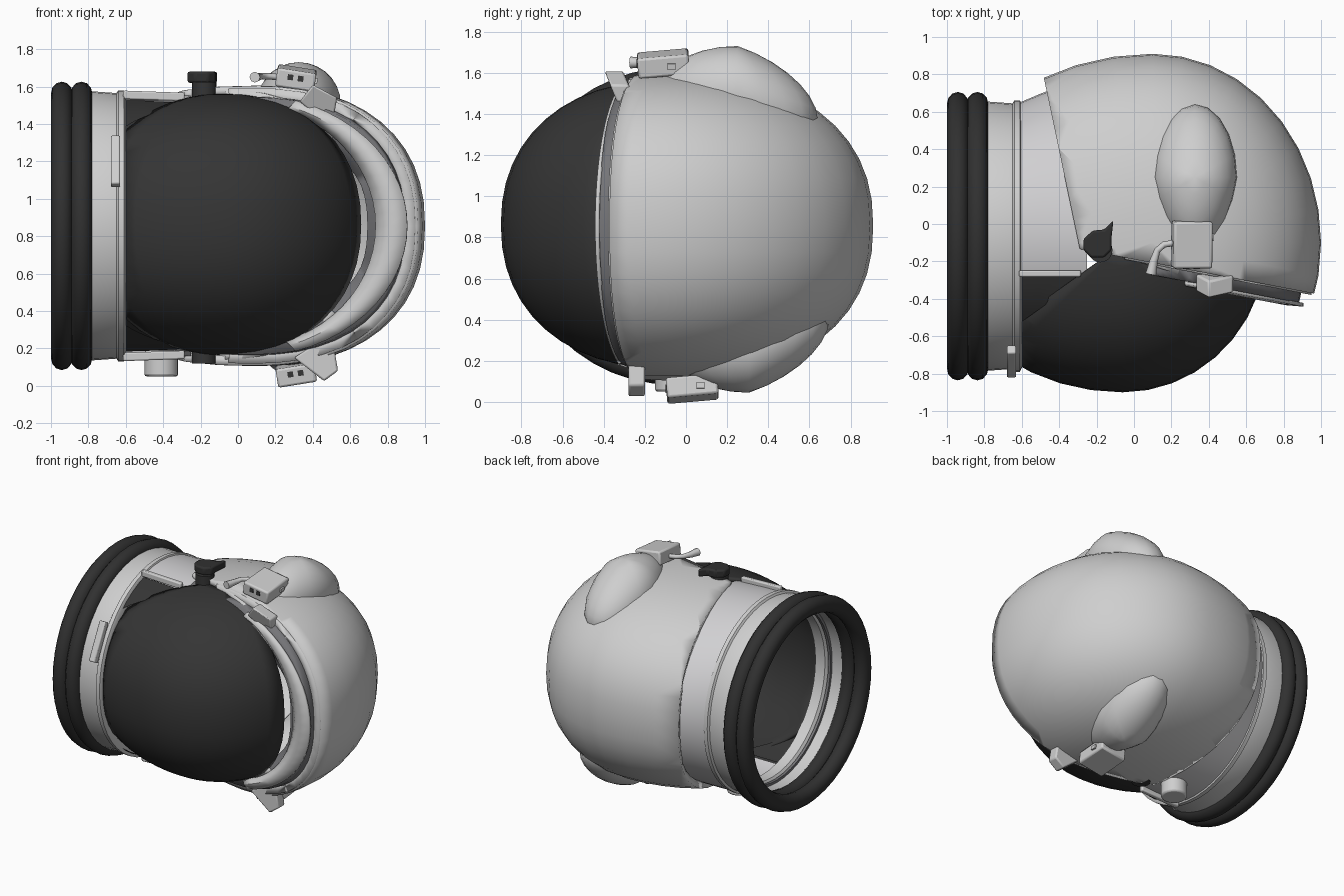
import bpy, bmesh, math
from mathutils import Vector, Matrix

if "Cube" in bpy.data.objects:
    bpy.data.objects.remove(bpy.data.objects["Cube"])

CZ = 0.855          # height of the helmet's axis (it lies on its side, crown towards +x)


def mat(name, r, g, b):
    m = bpy.data.materials.new(name)
    m.diffuse_color = (r, g, b, 1)
    m.use_nodes = True
    m.node_tree.nodes["Principled BSDF"].inputs["Base Color"].default_value = m.diffuse_color
    return m


WHITE = mat("shell white", 0.62, 0.62, 0.62)
PALE = mat("inner pale grey", 0.64, 0.635, 0.65)
GREY = mat("gasket grey", 0.18, 0.18, 0.19)
BLACK = mat("visor black", 0.035, 0.035, 0.035)
RUBBER = mat("rubber black", 0.03, 0.03, 0.03)


def finish(name, bm, m, angle=40, solid=0, bevel=0):
    me = bpy.data.meshes.new(name)
    bm.to_mesh(me)
    bm.free()
    ob = bpy.data.objects.new(name, me)
    bpy.context.collection.objects.link(ob)
    me.materials.append(m)
    if solid:
        s = ob.modifiers.new("thickness", 'SOLIDIFY')
        s.thickness, s.offset = solid, -1
    if bevel:
        b = ob.modifiers.new("bevel", 'BEVEL')
        b.width, b.segments = bevel, 2
    bpy.ops.object.select_all(action='DESELECT')
    ob.select_set(True)
    bpy.context.view_layer.objects.active = ob
    bpy.ops.object.shade_smooth_by_angle(angle=math.radians(angle))
    return ob


def cut(bm, planes):
    """Remove everything on the positive side of each (point, normal) plane."""
    for co, no in planes:
        bmesh.ops.bisect_plane(bm, geom=bm.verts[:] + bm.edges[:] + bm.faces[:],
                               plane_co=co, plane_no=no, clear_outer=True)


def dome(name, m, c, rneg, rpos, ry, rz, scale, planes, solid, p):
    """Squarish ellipsoid with different radii towards -x and +x, trimmed by planes."""
    bm = bmesh.new()
    bmesh.ops.create_uvsphere(bm, u_segments=36, v_segments=24, radius=1)
    for v in bm.verts:
        h = math.hypot(v.co.x, v.co.y)
        k = h ** (2 / p) / h if h > 1e-5 else 0
        z = math.copysign(min(1, abs(v.co.z)) ** (2 / p), v.co.z)
        x, y = v.co.x * k, v.co.y * k
        v.co = Vector(c) + scale * Vector((x * (rpos if x > 0 else rneg), y * ry, z * rz))
    cut(bm, planes)
    return finish(name, bm, m, 40, solid)


def shell(name, m, scale, planes, solid):
    return dome(name, m, (0.1, -0.1, CZ), 1.2, 0.9, 1.01, 0.75, scale, planes, solid, 2.3)


def visor(name, m, scale, planes, solid):
    return dome(name, m, (-0.06, -0.1, CZ + 0.008), 0.98, 0.77, 0.8, 0.70, scale, planes, solid, 2.2)


def lathe(name, m, profile, planes=(), cy=-0.065, seg=48, flare=0):
    """Closed (x, radius) profile turned round the neck axis, optionally flared to the back."""
    bm = bmesh.new()
    rows = []
    for i in range(seg):
        a = 2 * math.pi * i / seg
        ca, sa = math.cos(a), math.sin(a)
        rows.append([bm.verts.new((x, cy + r * ca * (1 + flare * (x + 0.61) * max(0, ca)), CZ + r * sa))
                     for x, r in profile])
    n = len(profile)
    for i in range(seg):
        a, b = rows[i], rows[(i + 1) % seg]
        for j in range(n):
            bm.faces.new((a[j], a[(j + 1) % n], b[(j + 1) % n], b[j]))
    bmesh.ops.recalc_face_normals(bm, faces=bm.faces)
    cut(bm, planes)
    return finish(name, bm, m)


def prism(name, m, pts, axis, lo, hi, bevel=0, lean=0):
    """Flat outline extruded along y or z; lean slides y with height."""
    bm = bmesh.new()
    put = (lambda a, b, d: (a, d - lean * (b - pts[0][1]), b)) if axis == 'y' else (lambda a, b, d: (a, b, d))
    low = [bm.verts.new(put(a, b, lo)) for a, b in pts]
    top = [bm.verts.new(put(a, b, hi)) for a, b in pts]
    bm.faces.new(low)
    bm.faces.new(top)
    for i in range(len(pts)):
        j = (i + 1) % len(pts)
        bm.faces.new((low[i], low[j], top[j], top[i]))
    bmesh.ops.recalc_face_normals(bm, faces=bm.faces)
    return finish(name, bm, m, 30, 0, bevel)


def box(name, m, c, size, roty=0, rotx=0, bevel=0):
    bm = bmesh.new()
    bmesh.ops.create_cube(bm, size=1)
    bm.transform(Matrix.Translation(c) @ Matrix.Rotation(math.radians(roty), 4, 'Y')
                 @ Matrix.Rotation(math.radians(rotx), 4, 'X') @ Matrix.Diagonal((*size, 1)))
    return finish(name, bm, m, 30, 0, bevel)


def cylinder(name, m, c, r, h, bevel=0):
    bm = bmesh.new()
    bmesh.ops.create_cone(bm, cap_ends=True, segments=20, radius1=r, radius2=r, depth=h)
    bm.transform(Matrix.Translation(c))
    return finish(name, bm, m, 40, 0, bevel)


# Outer shell with a thick front lip, trimmed at the face and at the neck
shell("outer_shell", WHITE, 1, [((-0.1, -0.17, CZ), (-0.19, -1, 0)), ((-0.28, -0.18, CZ), (-1, -0.21, 0))], 0.05)
shell("shell_lip", WHITE, 0.985, [((-0.1, -0.18, CZ), (-0.19, -1, 0)), ((-0.1, -0.13, CZ), (0.19, 1, 0)),
                                  ((-0.05, 0, 0), (-1, 0, 0))], 0.08)

# Grey gasket filling the gap between shell and visor
shell("face_gasket", GREY, 0.925, [((-0.1, -0.235, CZ), (-0.19, -1, 0)), ((-0.1, -0.14, CZ), (0.19, 1, 0)),
                                   ((0.0, 0, 0), (-1, 0, 0))], 0.20)

# Visor and the pale band along its upper edge
EDGE = ((-0.12, -0.15, CZ), (0.3, 1, 0))
CHIN = ((-0.12, -0.15, CZ), (-0.35, 0.49, 0))
visor("visor", BLACK, 1, [EDGE, CHIN, ((-0.61, 0, 0), (-1, 0, 0))], 0.03)
visor("visor_band", WHITE, 1.035, [((-0.12, -0.06, CZ), (0.3, 1, 0)), ((-0.12, -0.16, CZ), (-0.3, -1, 0)),
                                   ((-0.1, 0, 0), (-1, 0, 0)), ((0.52, 0, 0), (1, 0, 0))], 0.05)

# Flared brim around the crown side of the visor
bm = bmesh.new()
prev = None
for i in range(25):
    a = math.radians(-72 + 6 * i)
    ca, sa = math.cos(a), math.sin(a)
    row = []
    for rx, rz, dy in ((0.695, 0.645, 0.015), (0.77, 0.67, -0.01), (0.865, 0.705, 0)):
        x = 0.04 + rx * ca
        row.append(bm.verts.new((x, -0.365 - 0.19 * (x - 0.5) + dy, CZ + rz * sa)))
    if prev:
        for j in range(2):
            bm.faces.new((prev[j], prev[j + 1], row[j + 1], row[j]))
    prev = row
bmesh.ops.recalc_face_normals(bm, faces=bm.faces)
finish("visor_brim", bm, WHITE, 40, 0.02)

# Neck ring: two rubber rolls, pale collar with flange and inner lip
for i, x in enumerate((-0.942, -0.837)):
    lathe("neck_roll_%d" % (i + 1), RUBBER,
          [(x + 0.058 * math.cos(t * math.pi / 6), 0.708 + 0.063 * math.sin(t * math.pi / 6)) for t in range(12)])
lathe("neck_collar", WHITE, [(-0.86, 0.70), (-0.79, 0.72), (-0.65, 0.71), (-0.64, 0.725), (-0.61, 0.725),
                             (-0.60, 0.705), (-0.60, 0.63), (-0.68, 0.63), (-0.7, 0.66), (-0.86, 0.66)])
lathe("neck_inner_lip", GREY, [(-0.72, 0.665), (-0.70, 0.665), (-0.70, 0.64), (-0.72, 0.64)])

# Inner tube joining the neck to the shell, with the dark chin seal in front
TUBE = [(-0.61, 0.715), (-0.5, 0.713), (-0.25, 0.70), (-0.25, 0.67), (-0.61, 0.67)]
lathe("neck_tube", PALE, TUBE, [((0, -0.27, 0), (0, -1, 0))], flare=0.62)
lathe("chin_seal", BLACK, [(x, r - 0.012) for x, r in TUBE],
      [((0, -0.27, 0), (0, 1, 0)), ((0, -0.70, 0), (0, -1, 0)), ((-0.12, -0.18, CZ), (0.35, -0.49, 0))])
box("collar_tab", WHITE, (-0.655, -0.735, 1.20), (0.05, 0.05, 0.29), 0, -27, 0.008)

# Pale brackets from the collar to the visor pivots
for label, s in (("left", 1), ("right", -1)):
    box("chin_bracket_" + label, WHITE, (-0.45, -0.265, CZ + s * 0.695), (0.33, 0.035, 0.045), 2 * s, 0, 0.008)

# Lamp housings with tapering fairings on both cheeks
for label, s, dy in (("left", 1, 0), ("right", -1, 0.14)):
    bm = bmesh.new()
    bmesh.ops.create_uvsphere(bm, u_segments=20, v_segments=14, radius=1)
    for v in bm.verts:
        x, y, z = v.co
        taper = 1 - 0.18 * max(0, -y)
        drop = 0.13 * max(0, y) + (0.065 if s < 0 else 0)
        v.co = (0.325 + 0.225 * x * taper, 0.25 + dy * 0.4 + 0.39 * y,
                CZ + s * (0.65 - drop + 0.225 * z))
    if s < 0:
        bmesh.ops.recalc_face_normals(bm, faces=bm.faces)
    finish("lamp_fairing_" + label, bm, WHITE)
    tilt = 9 * s
    box("lamp_housing_" + label, WHITE, (0.31, -0.11 + dy, CZ + s * 0.79), (0.21, 0.25, 0.10),
        tilt, 5, 0.012)
    for i, x in enumerate((0.28, 0.335)):
        box("lamp_lens_%s_%d" % (label, i + 1), BLACK,
            (x, -0.236 + dy, CZ + s * (0.79 - (x - 0.31) * 0.15)), (0.03, 0.008, 0.03), tilt)
    box("lamp_catch_" + label, WHITE, (0.415, -0.07 + dy, CZ + s * 0.775), (0.02, 0.04, 0.03), tilt)

# Bent lever beside the left lamp
cu = bpy.data.curves.new("lamp_lever", 'CURVE')
cu.dimensions, cu.bevel_depth, cu.bevel_resolution, cu.use_fill_caps = '3D', 0.017, 2, True
sp = cu.splines.new('POLY')
path = [(0.22, -0.1, 1.65), (0.16, -0.11, 1.655), (0.125, -0.14, 1.655), (0.105, -0.2, 1.65), (0.09, -0.27, 1.65)]
sp.points.add(len(path) - 1)
for pt, co, r in zip(sp.points, path, (1, 1, 1, 1.3, 1.7)):
    pt.co, pt.radius = (*co, 1), r
lever = bpy.data.objects.new("lamp_lever", cu)
cu.materials.append(WHITE)
bpy.context.collection.objects.link(lever)

# Pivots: pointed black knob on the left cheek, plain port on the right
knob = [(-0.27, -0.08), (-0.27, -0.14), (-0.23, -0.18), (-0.16, -0.18), (-0.12, -0.14), (-0.12, -0.07),
        (-0.11, 0.02), (-0.16, -0.03), (-0.22, -0.035)]
prism("pivot_knob", RUBBER, knob, 'z', 1.62, 1.68, 0.012)
for label, z in (("left", 1.58), ("right", 0.165)):
    cylinder("pivot_stem_" + label, BLACK, (-0.18, -0.14, z), 0.065, 0.09)
cylinder("side_port", WHITE, (-0.41, -0.06, 0.12), 0.09, 0.14, 0.012)

# Angled grip flaps on the visor band
prism("grip_flap_left", WHITE, [(0.33, 1.52), (0.40, 1.61), (0.53, 1.54), (0.50, 1.37)], 'y', -0.36, -0.27, 0.01, 0.4)
prism("grip_flap_right", WHITE, [(0.30, 0.15), (0.46, 0.025), (0.535, 0.08), (0.50, 0.28)], 'y', -0.28, -0.20, 0.01)
